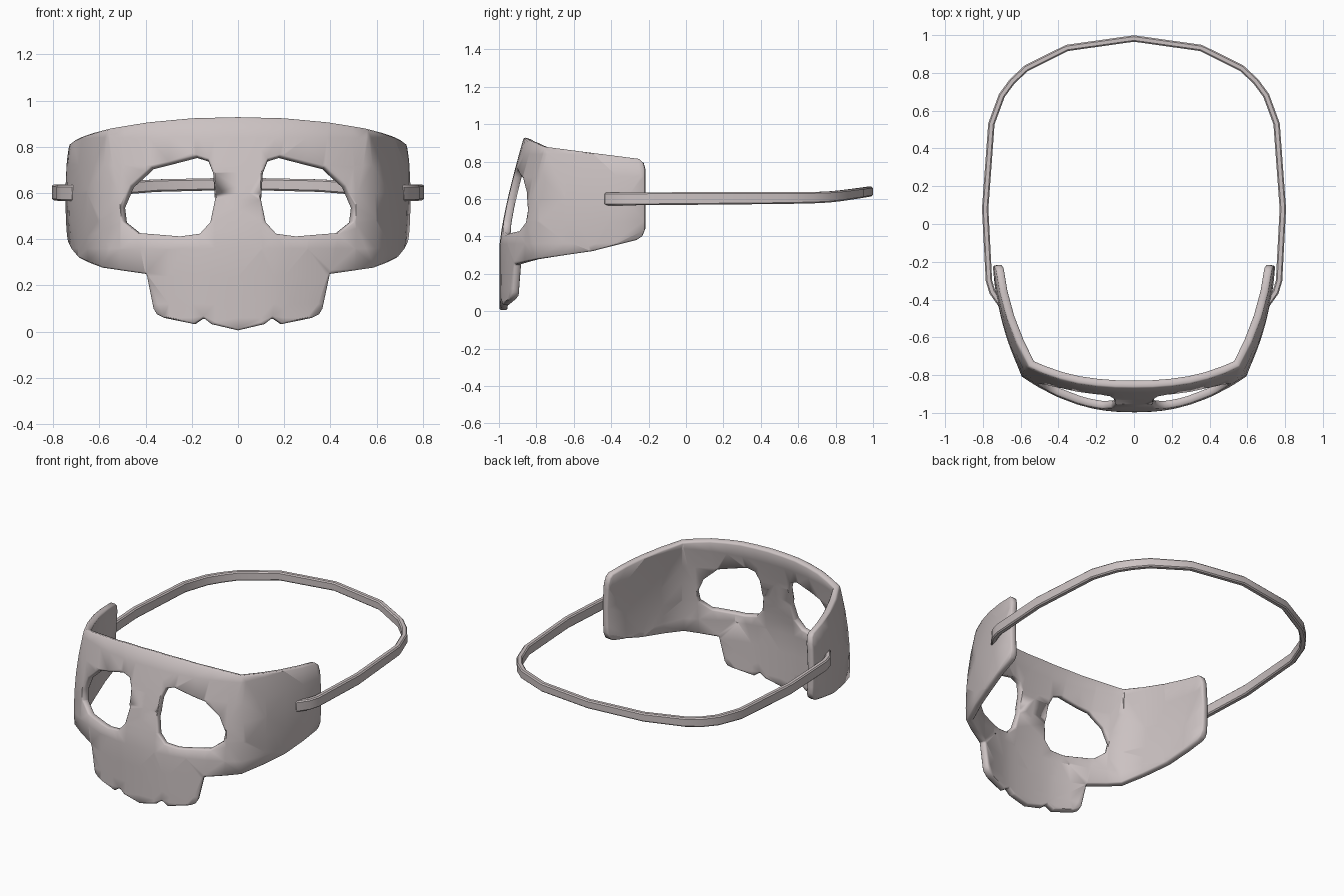
import bpy, bmesh, math
from mathutils import Vector

cube = bpy.data.objects.get("Cube")
if cube:
    bpy.data.objects.remove(cube, do_unlink=True)

# one warm grey for everything
bone = bpy.data.materials.new("warm_grey")
bone.use_nodes = True
color = (0.60, 0.54, 0.54, 1)
bone.diffuse_color = color
bone.node_tree.nodes["Principled BSDF"].inputs["Base Color"].default_value = color

CREASE, END = 0.58, 1.15


def finish(name, bm, angle):
    mesh = bpy.data.meshes.new(name)
    bm.to_mesh(mesh)
    bm.free()
    obj = bpy.data.objects.new(name, mesh)
    bpy.context.collection.objects.link(obj)
    mesh.materials.append(bone)
    bpy.ops.object.select_all(action='DESELECT')
    obj.select_set(True)
    bpy.context.view_layer.objects.active = obj
    bpy.ops.object.shade_smooth_by_angle(angle=math.radians(angle))
    return obj


def add_bevel(obj, width):
    bevel = obj.modifiers.new("edge", 'BEVEL')
    bevel.width = width
    bevel.segments = 1
    bevel.use_clamp_overlap = False
    bevel.limit_method = 'ANGLE'
    bevel.angle_limit = math.radians(60)


def add_loop(bm, points):
    verts = [bm.verts.new((s, 0, z)) for s, z in points]
    for a, b in zip(verts, verts[1:] + verts[:1]):
        bm.edges.new((a, b))


def wrap(s, z):
    """Bend the flat pattern: a leaning curved front, then straight sides."""
    side = -1 if s < 0 else 1
    s = abs(s)
    lean = 0.13 * max(0, (z - 0.35) / 0.58) ** 1.3
    depth = 0.19 - 0.07 * max(0, (z - 0.4) / 0.53)
    crease_x = 0.597 - 0.21 * (z - 0.45) ** 2
    f = min(s / CREASE, 1)
    x = min(s, CREASE) + (crease_x - CREASE) * f ** 3
    y = -0.997 + lean + depth * f ** 2.3
    if s > CREASE:
        t = (s - CREASE) / (END - CREASE)
        end_x = 0.748 - 0.3 * (z - 0.58) ** 2
        x += (end_x - x) * t + 0.12 * t * (1 - t)
        y += (-0.22 - y) * t
    return Vector((side * x, y, z))


# mask: flat half outline and eye opening, mirrored
outline = [(0, 0.93), (0.2, 0.925), (0.4, 0.907), (CREASE, 0.88), (1.116, 0.815),
           (1.14, 0.795), (END, 0.76), (END, 0.44), (1.135, 0.40), (1.105, 0.38),
           (0.875, 0.32), (CREASE, 0.277), (0.397, 0.25), (0.37, 0.10), (0.355, 0.075),
           (0.325, 0.06), (0.19, 0.033), (0.15, 0.06), (0.115, 0.033), (0, 0.006)]
eye = [(0.495, 0.54), (0.46, 0.63), (0.375, 0.71), (0.18, 0.76), (0.13, 0.745),
       (0.108, 0.69), (0.10, 0.57), (0.12, 0.475), (0.165, 0.425), (0.25, 0.413),
       (0.43, 0.428), (0.487, 0.475)]
bm = bmesh.new()
add_loop(bm, outline + [(-s, z) for s, z in outline[-2:0:-1]])
for side in (-1, 1):
    add_loop(bm, [(side * s, z) for s, z in eye])
bmesh.ops.triangle_fill(bm, edges=bm.edges[:], use_beauty=True, normal=(0, -1, 0))

# slice the pattern so that it can bend
columns = [side * s for s in (0.1, 0.2, 0.3, 0.4, 0.5, CREASE, 0.72, 0.86, 1.0) for side in (-1, 1)]
cuts = [((s, 0, 0), (1, 0, 0)) for s in columns + [0]]
cuts += [((0, 0, 0.12 * i), (0, 0, 1)) for i in range(1, 8)]
for point, normal in cuts:
    bmesh.ops.bisect_plane(bm, geom=bm.verts[:] + bm.edges[:] + bm.faces[:],
                           plane_co=point, plane_no=normal, dist=0.0001)
bmesh.ops.remove_doubles(bm, verts=bm.verts[:], dist=0.002)
bm.normal_update()
bmesh.ops.reverse_faces(bm, faces=[f for f in bm.faces if f.normal.y > 0])
for v in bm.verts:
    v.co = wrap(v.co.x, v.co.z)
mask = finish("mask", bm, 40)
shell = mask.modifiers.new("thickness", 'SOLIDIFY')
shell.thickness = 0.042
shell.offset = -1
add_bevel(mask, 0.007)

# strap: a flat band swept round the back of the head
half = [(0.70, -0.43, 0.60), (0.75, -0.36, 0.60), (0.768, -0.3, 0.60), (0.788, 0.08, 0.603),
        (0.755, 0.53, 0.605), (0.70, 0.68, 0.607), (0.645, 0.755, 0.61), (0.57, 0.825, 0.617),
        (0.355, 0.932, 0.632)]
path = [Vector(p) for p in half + [(0, 0.982, 0.64)] + [(-x, y, z) for x, y, z in half[::-1]]]
bm = bmesh.new()
rings = []
for i, p in enumerate(path):
    tangent = path[min(i + 1, len(path) - 1)] - path[max(i - 1, 0)]
    out = Vector((tangent.y, -tangent.x, 0)).normalized() * 0.017
    tall = 0.034 - 0.008 * max(0, p.y) ** 2
    rings.append([bm.verts.new(p + out * a + Vector((0, 0, tall * b)))
                  for a, b in ((-1, -1), (1, -1), (1, 1), (-1, 1))])
for a, b in zip(rings, rings[1:]):
    for k in range(4):
        bm.faces.new((a[k], a[k - 1], b[k - 1], b[k]))
bm.faces.new(rings[0])
bm.faces.new(rings[-1][::-1])
bmesh.ops.recalc_face_normals(bm, faces=bm.faces[:])
strap = finish("head_strap", bm, 20)
add_bevel(strap, 0.007)
